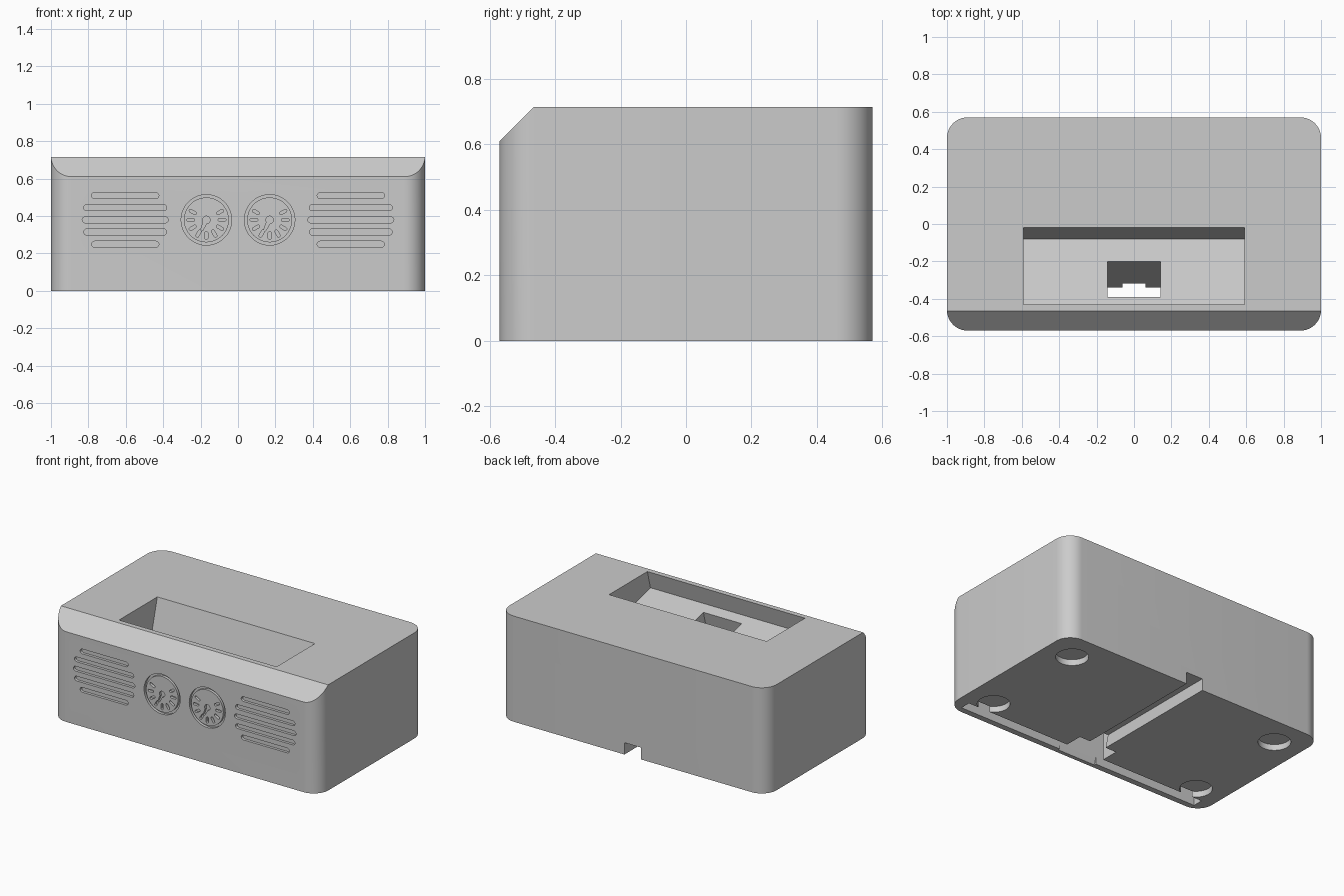
import bpy, bmesh, math

if "Cube" in bpy.data.objects:
    bpy.data.objects.remove(bpy.data.objects["Cube"])

grey = bpy.data.materials.new("plain_grey")
grey.diffuse_color = (0.6, 0.6, 0.6, 1)
grey.use_nodes = True
grey.node_tree.nodes["Principled BSDF"].inputs["Base Color"].default_value = grey.diffuse_color

W, D, H = 1.0, 0.57, 0.715        # half width, half depth, height
LEAN = math.tan(math.radians(15))  # backward lean of the docking slot


# --- helpers ---
def on_plan(u, v, w):    # profile in x/y, extruded along z
    return (u, v, w)


def on_front(u, v, w):   # profile in x/z, extruded along y
    return (u, w, v)


def on_side(u, v, w):    # profile in y/z, extruded along x
    return (w, u, v)


def prism(bm, pts, a, b, place):
    lo = [bm.verts.new(place(u, v, a)) for u, v in pts]
    hi = [bm.verts.new(place(u, v, b)) for u, v in pts]
    bm.faces.new(lo)
    bm.faces.new(hi)
    for i in range(len(pts)):
        j = (i + 1) % len(pts)
        bm.faces.new((lo[i], lo[j], hi[j], hi[i]))


def arc(cx, cy, r, start, end, n):
    return [(cx + r * math.cos(math.radians(start + (end - start) * i / n)),
             cy + r * math.sin(math.radians(start + (end - start) * i / n)))
            for i in range(n + 1)]


def rect(x0, x1, y0, y1):
    return [(x0, y0), (x1, y0), (x1, y1), (x0, y1)]


def capsule(cx, cy, half, r, angle=0):
    dx = half * math.cos(math.radians(angle))
    dy = half * math.sin(math.radians(angle))
    return (arc(cx + dx, cy + dy, r, angle - 90, angle + 90, 8)
            + arc(cx - dx, cy - dy, r, angle + 90, angle + 270, 8))


def ring(bm, cx, cz, r0, r1, y0, y1, n=48):
    loops = []
    for i in range(n):
        c, s = math.cos(math.tau * i / n), math.sin(math.tau * i / n)
        loops.append([bm.verts.new((cx + r * c, y, cz + r * s))
                      for r, y in ((r0, y0), (r1, y0), (r1, y1), (r0, y1))])
    for i in range(n):
        p, q = loops[i], loops[(i + 1) % n]
        for k in range(4):
            m = (k + 1) % 4
            bm.faces.new((p[k], p[m], q[m], q[k]))


def finish(bm, name):
    bmesh.ops.recalc_face_normals(bm, faces=bm.faces)
    mesh = bpy.data.meshes.new(name)
    bm.to_mesh(mesh)
    bm.free()
    ob = bpy.data.objects.new(name, mesh)
    bpy.context.collection.objects.link(ob)
    mesh.materials.append(grey)
    return ob


# --- dock body: rounded block with a chamfered front top edge ---
R = 0.11
outline = []
for cx, cy, start in ((W - R, D - R, 0), (R - W, D - R, 90),
                      (R - W, R - D, 180), (W - R, R - D, 270)):
    outline += arc(cx, cy, R, start, start + 90, 12)
bm = bmesh.new()
prism(bm, outline, 0, H, on_plan)
bmesh.ops.recalc_face_normals(bm, faces=bm.faces)
cut = bmesh.ops.bisect_plane(bm, geom=bm.verts[:] + bm.edges[:] + bm.faces[:],
                             plane_co=(0, -D, 0.61), plane_no=(0, -1, 1),
                             clear_outer=True)
edges = [e for e in cut["geom_cut"] if isinstance(e, bmesh.types.BMEdge)]
bmesh.ops.contextual_create(bm, geom=edges)
body = finish(bm, "dock_body")

cutters = []

# --- leaning device slot ---
bm = bmesh.new()
prism(bm, [(-0.43 + 0.1 * LEAN, H + 0.1), (-0.462, 0.593), (-0.08, 0.491),
           (-0.02 + 0.1 * LEAN, H + 0.1)], -0.59, 0.59, on_side)
cutters.append(finish(bm, "device_slot_cutter"))

# --- speaker and gauge wiring pocket, open at the bottom ---
bm = bmesh.new()
prism(bm, rect(-0.92, 0.92, -0.53, -0.46), -0.05, 0.55, on_plan)
cutters.append(finish(bm, "wiring_pocket_cutter"))

# --- connector shaft through the slot floor ---
bm = bmesh.new()
prism(bm, [(y + (z - z0) * LEAN, z) for y, z0, z in
           ((-0.39, 0.574, 0.62), (-0.39, 0.574, -0.05),
            (-0.2, 0.523, -0.05), (-0.2, 0.523, 0.62))],
      -0.143, 0.143, on_side)
cutters.append(finish(bm, "connector_shaft_cutter"))

# --- cable channel to the back ---
bm = bmesh.new()
prism(bm, rect(-0.062, 0.062, -0.05, 0.08), -0.42, D + 0.1, on_front)
cutters.append(finish(bm, "cable_channel_cutter"))

# --- foot recesses ---
bm = bmesh.new()
for sx in (-1, 1):
    for sy in (-1, 1):
        prism(bm, arc(sx * 0.8, sy * 0.37, 0.1, 0, 360, 40)[:-1],
              -0.05, 0.04, on_plan)
cutters.append(finish(bm, "foot_recess_cutter"))

# --- engraved front: speaker grilles and two dials ---
Y0, Y1 = -D - 0.05, -D + 0.018
bm = bmesh.new()
for s in (-1, 1):
    for row, half in zip(range(-2, 3), (0.18, 0.222, 0.23, 0.222, 0.18)):
        prism(bm, capsule(s * 0.603, 0.379 + row * 0.065, half - 0.016, 0.016),
              Y0, Y1, on_front)
    cx, cz = s * 0.169, 0.379
    ring(bm, cx, cz, 0.12, 0.135, Y0, Y1)
    for a in range(-210, 31, 30):     # dial ticks
        c, d = math.cos(math.radians(a)), math.sin(math.radians(a))
        prism(bm, capsule(cx + 0.084 * c, cz + 0.084 * d, 0.013, 0.008, a),
              Y0, Y1, on_front)
    tip = (cx + 0.058 * math.cos(math.radians(-115)),
           cz + 0.058 * math.sin(math.radians(-115)))
    prism(bm, arc(cx, cz, 0.02, -85, 215, 20)
          + arc(*tip, 0.006, -205, -25, 6), Y0, Y1, on_front)
cutters.append(finish(bm, "engraving_cutter"))

# --- cut everything out of the body ---
bpy.context.view_layer.objects.active = body
body.select_set(True)
for c in cutters:
    c.hide_render = True
    mod = body.modifiers.new(c.name, 'BOOLEAN')
    mod.operation = 'DIFFERENCE'
    mod.solver = 'EXACT'
    mod.object = c
    bpy.ops.object.modifier_apply(modifier=mod.name)
for c in cutters:
    bpy.data.objects.remove(c, do_unlink=True)
bpy.ops.object.shade_smooth_by_angle(angle=math.radians(25))
